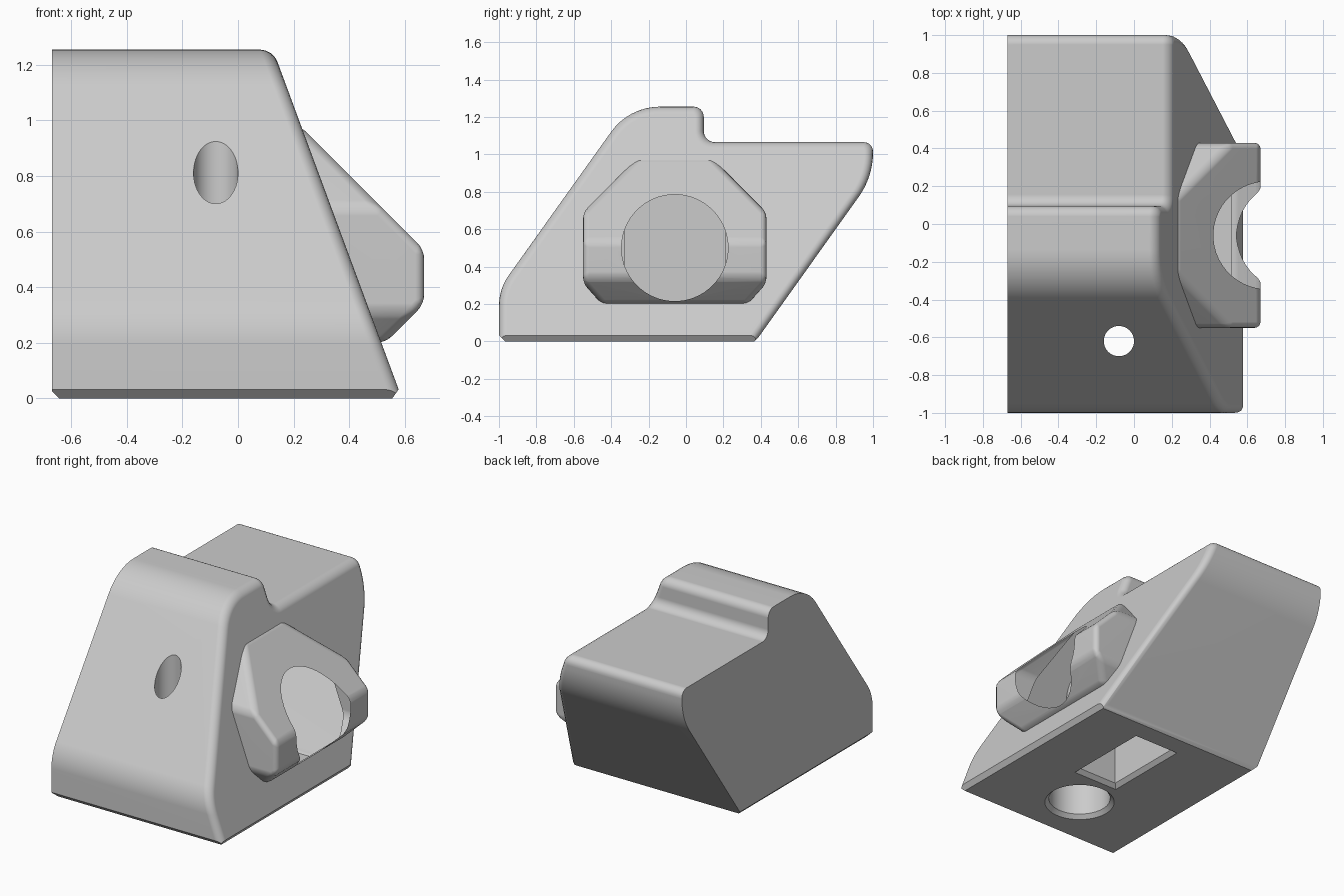
import bpy, bmesh
from math import cos, sin, pi, sqrt
from mathutils import Vector, Matrix

if "Cube" in bpy.data.objects:
    bpy.data.objects.remove(bpy.data.objects["Cube"])

grey = bpy.data.materials.new("light_grey")
grey.use_nodes = True
grey.diffuse_color = (0.6, 0.6, 0.6, 1)
grey.node_tree.nodes["Principled BSDF"].inputs["Base Color"].default_value = (0.6, 0.6, 0.6, 1)


def finish(name, bm):
    bmesh.ops.recalc_face_normals(bm, faces=bm.faces)
    mesh = bpy.data.meshes.new(name)
    bm.to_mesh(mesh)
    bm.free()
    mesh.materials.append(grey)
    obj = bpy.data.objects.new(name, mesh)
    bpy.context.collection.objects.link(obj)
    return obj


def rounded(corners, steps=8):
    """Outline whose corners (y, z, tangent length) become true arcs."""
    out = []
    for i, (y, z, t) in enumerate(corners):
        p = Vector((y, z))
        a = (Vector(corners[i - 1][:2]) - p).normalized()
        b = (Vector(corners[(i + 1) % len(corners)][:2]) - p).normalized()
        if t == 0:
            out.append(p)
            continue
        w = sqrt((1 - a.dot(b)) / 2)
        for k in range(steps + 1):
            u = k / steps
            c = ((1 - u) ** 2, 2 * w * u * (1 - u), u * u)
            out.append(((p + a * t) * c[0] + p * c[1] + (p + b * t) * c[2]) / sum(c))
    return out


def prism(outline, x0, x1):
    """Extrude a side outline along x."""
    bm = bmesh.new()
    face = bm.faces.new([bm.verts.new((x0, y, z)) for y, z in outline])
    new = bmesh.ops.extrude_face_region(bm, geom=[face])["geom"]
    verts = [g for g in new if isinstance(g, bmesh.types.BMVert)]
    bmesh.ops.translate(bm, verts=verts, vec=(x1 - x0, 0, 0))
    bmesh.ops.recalc_face_normals(bm, faces=bm.faces)
    return bm


def slice_off(bm, point, normal):
    """Remove everything beyond a plane and cap the cut."""
    geom = bm.verts[:] + bm.edges[:] + bm.faces[:]
    cut = bmesh.ops.bisect_plane(bm, geom=geom, plane_co=point, plane_no=normal,
                                 clear_outer=True)["geom_cut"]
    edges = [g for g in cut if isinstance(g, bmesh.types.BMEdge)]
    cap = bmesh.ops.contextual_create(bm, geom=edges)["faces"]
    bmesh.ops.recalc_face_normals(bm, faces=bm.faces)
    return cap


def cutter(name, centre, rings, sides, along_x=False):
    """Stacked rings (height, x radius, y radius) joined into a solid."""
    bm = bmesh.new()
    loops = []
    for h, rx, ry in rings:
        angles = [2 * pi * (k + 0.5) / sides for k in range(sides)]
        loops.append([bm.verts.new((rx * cos(a), ry * sin(a), h)) for a in angles])
    for low, high in zip(loops, loops[1:]):
        for k in range(sides):
            n = (k + 1) % sides
            bm.faces.new((low[k], low[n], high[n], high[k]))
    bm.faces.new(loops[0])
    bm.faces.new(loops[-1])
    if along_x:
        bmesh.ops.rotate(bm, verts=bm.verts, matrix=Matrix.Rotation(pi / 2, 3, 'Y'))
    bmesh.ops.translate(bm, verts=bm.verts, vec=centre)
    obj = finish(name, bm)
    obj.hide_render = True
    return obj


def combine(target, other, operation):
    mod = target.modifiers.new(other.name, 'BOOLEAN')
    mod.operation, mod.solver, mod.object = operation, 'EXACT', other
    bpy.context.view_layer.objects.active = target
    bpy.ops.object.modifier_apply(modifier=mod.name)
    bpy.data.objects.remove(other)


# Wedge body: stepped side outline with one leaning side
outline = rounded([(-1, 0, 0), (-1, 0.28, 0.09), (-0.304, 1.255, 0.165),
                   (0.095, 1.255, 0.055), (0.095, 1.065, 0.06), (1, 1.065, 0.05),
                   (1, 0.88, 0.13), (0.372, 0, 0)])
bm = prism(outline, -0.67, 0.9)
lean = slice_off(bm, (0.59, 0, 0), (1, 0, 0.37))
rim = [e for f in lean for e in f.edges if max(v.co.z for v in e.verts) > 0.001]
bmesh.ops.bevel(bm, geom=rim, offset=0.045, segments=4, profile=0.5,
                affect='EDGES', clamp_overlap=False)
# Chamfers round the base
for point, normal in (((0.58, 0, 0.035), (0.035, 0, -0.025)),
                      ((-0.67, 0, 0.027), (-1, 0, -1)),
                      ((0, -1, 0.032), (0, -1, -1)),
                      ((0, 0.375, 0.01), (0, 1, -1))):
    slice_off(bm, point, normal)
body = finish("wedge_body", bm)

# Side lug: eight-sided boss with sloping top and bottom
lug_outline = [(-0.55, 0.31), (-0.55, 0.69), (-0.26, 0.98), (0.14, 0.98),
               (0.43, 0.69), (0.43, 0.31), (0.33, 0.2), (-0.45, 0.2)]
bm = prism(lug_outline, 0.0, 0.67)
slice_off(bm, (0.67, 0, 0.535), (1, 0, 1))
slice_off(bm, (0.67, 0, 0.34), (1, 0, -1))
soft = [e for e in bm.edges if max(v.co.x for v in e.verts) > 0.1]
bmesh.ops.bevel(bm, geom=soft, offset=0.05, segments=4, profile=0.5,
                affect='EDGES', clamp_overlap=True)
combine(body, finish("side_lug", bm), 'UNION')

# Countersunk bolt seat through the lug
combine(body, cutter("bolt_seat", (0, -0.06, 0.5),
                     [(0.05, 0.17, 0.17), (0.385, 0.17, 0.17), (0.405, 0.19, 0.19),
                      (0.406, 0.285, 0.285), (0.9, 0.285, 0.285)], 48, True), 'DIFFERENCE')

# Rectangular pocket under the base
r = sqrt(2)
combine(body, cutter("base_pocket", (0.015, -0.06, 0),
                     [(-0.05, 0.215 * r, 0.345 * r), (0.025, 0.14 * r, 0.27 * r),
                      (0.8, 0.14 * r, 0.27 * r)], 4), 'DIFFERENCE')

# Vertical screw hole with a wide chamfered counterbore below
combine(body, cutter("screw_hole", (-0.08, -0.62, 0),
                     [(-0.05, 0.265, 0.265), (0.025, 0.19, 0.19), (0.25, 0.19, 0.19),
                      (0.251, 0.08, 0.08), (1.3, 0.08, 0.08)], 48), 'DIFFERENCE')

# Smooth rounded edges, crisp flats
bpy.ops.object.select_all(action='DESELECT')
body.select_set(True)
bpy.context.view_layer.objects.active = body
bpy.ops.object.shade_smooth_by_angle(angle=pi / 6)
weighted = body.modifiers.new("flat_normals", 'WEIGHTED_NORMAL')
weighted.keep_sharp = True
